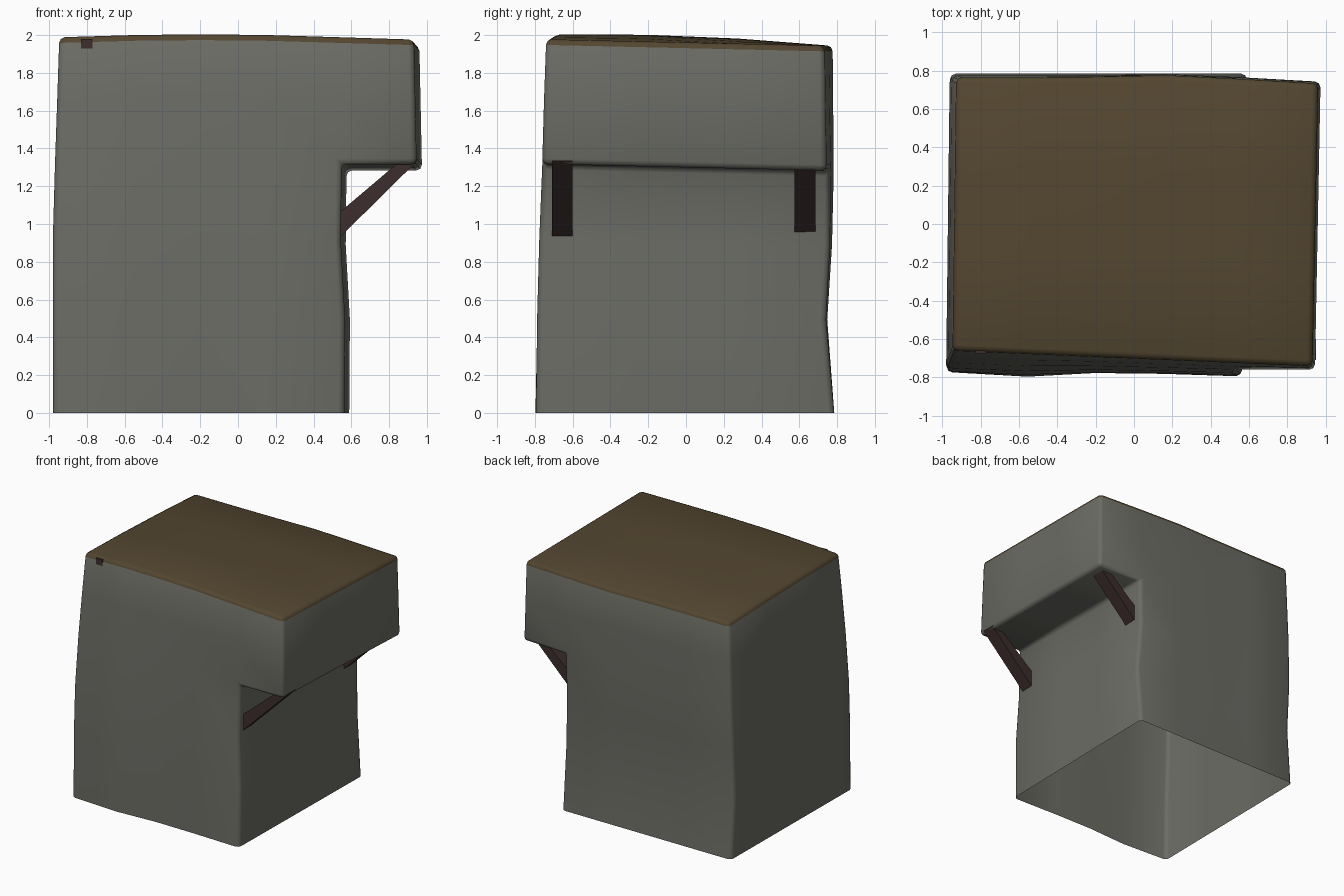
import bpy, bmesh, math
from mathutils import Vector

if "Cube" in bpy.data.objects:
    bpy.data.objects.remove(bpy.data.objects["Cube"])


def material(name, rgb):
    m = bpy.data.materials.new(name)
    m.diffuse_color = (*rgb, 1)
    m.use_nodes = True
    m.node_tree.nodes["Principled BSDF"].inputs["Base Color"].default_value = m.diffuse_color
    return m


stone = material("grey stone", (0.150, 0.150, 0.130))
earth = material("brown earth", (0.088, 0.062, 0.030))
wood = material("dark wood", (0.046, 0.026, 0.026))


def table(z, pts):
    """Piecewise linear lookup."""
    for (a, p), (b, q) in zip(pts, pts[1:]):
        if z <= b:
            return p + (q - p) * max(0, (z - a) / (b - a))
    return pts[-1][1]


def warp(v):
    """Lean and bulge the straight block into its worn shape."""
    x, y, z = v
    t = z / 1.965
    front = -0.785 + (0.085 - 0.043 * x) * t * t - 0.012 * math.cos(6.5 * x + 3.5) * (1 - t)
    back = table(z, [(0, .785), (.5, .745), (.9, .768), (1.3, .775), (1.97, .765)])
    back -= 0.035 * max(0, x) ** 2 * min(1, z / 1.3) - 0.012 * max(0, 1 - abs(x - .15) / .5) * t
    s = (y + 0.77) / 1.54
    u = (x + 0.97) / 1.93
    left = table(z, [(0, 0), (.85, -.003), (1.3, .01), (1.97, .033)]) + 0.012 * y
    right = table(z, [(0, .02), (.5, .025), (1, -.01), (1.3, 0), (1.97, -.014)]) + 0.019 * y
    nz = z - 0.022 * y * min(1, z / 1.3)
    if z > 1.9:
        nz += 0.035 * (1 - min(1, (y + .25) ** 2)) * (1 - min(1, (x + .2) ** 2)) - 0.004
    return Vector((x + left * (1 - u) + right * u, front + (back - front) * s, nz))


def new_object(name, bm, mats):
    me = bpy.data.meshes.new(name)
    bm.to_mesh(me)
    bm.free()
    ob = bpy.data.objects.new(name, me)
    bpy.context.collection.objects.link(ob)
    for m in mats:
        me.materials.append(m)
    return ob


# Stone block: outer skin of a cell grid, with the lower right cut away and the base open
xs = [-.97, -.55, -.2, .15, .56, .96]
ys = [-.77, -.25, .25, .77]
zs = [0, .5, .9, 1.3, 1.65, 1.965]
grid = (xs, ys, zs)


def filled(c):
    inside = all(0 <= c[a] < len(grid[a]) - 1 for a in range(3))
    return inside and not (c[0] == 4 and c[2] < 3)


bm = bmesh.new()
verts = {}
for i in range(5):
    for j in range(3):
        for k in range(5):
            cell = (i, j, k)
            if not filled(cell):
                continue
            for a in range(3):
                for side in (0, 1):
                    n = list(cell)
                    n[a] += 1 if side else -1
                    if filled(n) or (a == 2 and n[2] < 0):
                        continue
                    b, c = (a + 1) % 3, (a + 2) % 3
                    loop = []
                    for p, q in ((0, 0), (1, 0), (1, 1), (0, 1)):
                        idx = list(cell)
                        idx[a] += side
                        idx[b] += p
                        idx[c] += q
                        key = tuple(idx)
                        if key not in verts:
                            verts[key] = bm.verts.new([grid[d][key[d]] for d in range(3)])
                        loop.append(verts[key])
                    bm.faces.new(loop if side else loop[::-1])
bm.normal_update()
sharp = [e for e in bm.edges if len(e.link_faces) == 2 and e.calc_face_angle() > 1]
bmesh.ops.bevel(bm, geom=sharp, offset=0.03, segments=2, profile=0.5, affect='EDGES')
bm.normal_update()
for f in bm.faces:
    f.material_index = 1 if f.normal.z > 0.3 and f.calc_center_median().z > 1.9 else 0
for v in bm.verts:
    v.co = warp(v.co)
block = new_object("stone_block", bm, [stone, earth])
bpy.context.view_layer.objects.active = block
block.select_set(True)
bpy.ops.object.shade_smooth_by_angle(angle=math.radians(60))


def prism(name, profile, y0, y1):
    """Extrude an xz outline along y."""
    bm = bmesh.new()
    f = bm.faces.new([bm.verts.new((x, y0, z)) for x, z in profile])
    r = bmesh.ops.extrude_face_region(bm, geom=[f])
    for v in r["geom"]:
        if isinstance(v, bmesh.types.BMVert):
            v.co.y = y1
    bmesh.ops.recalc_face_normals(bm, faces=bm.faces)
    return new_object(name, bm, [wood])


# Diagonal braces under the overhang
brace = [(.545, .935), (.95, 1.335), (.86, 1.335), (.5, 1.03), (.5, .935)]
prism("front_brace", brace, -.71, -.60)
prism("back_brace", brace, .575, .685)
# Small wooden stub poking out at the top front edge
prism("wood_stub", [(-.83, 1.93), (-.77, 1.93), (-.77, 1.978), (-.83, 1.978)], -.675, -.64)
